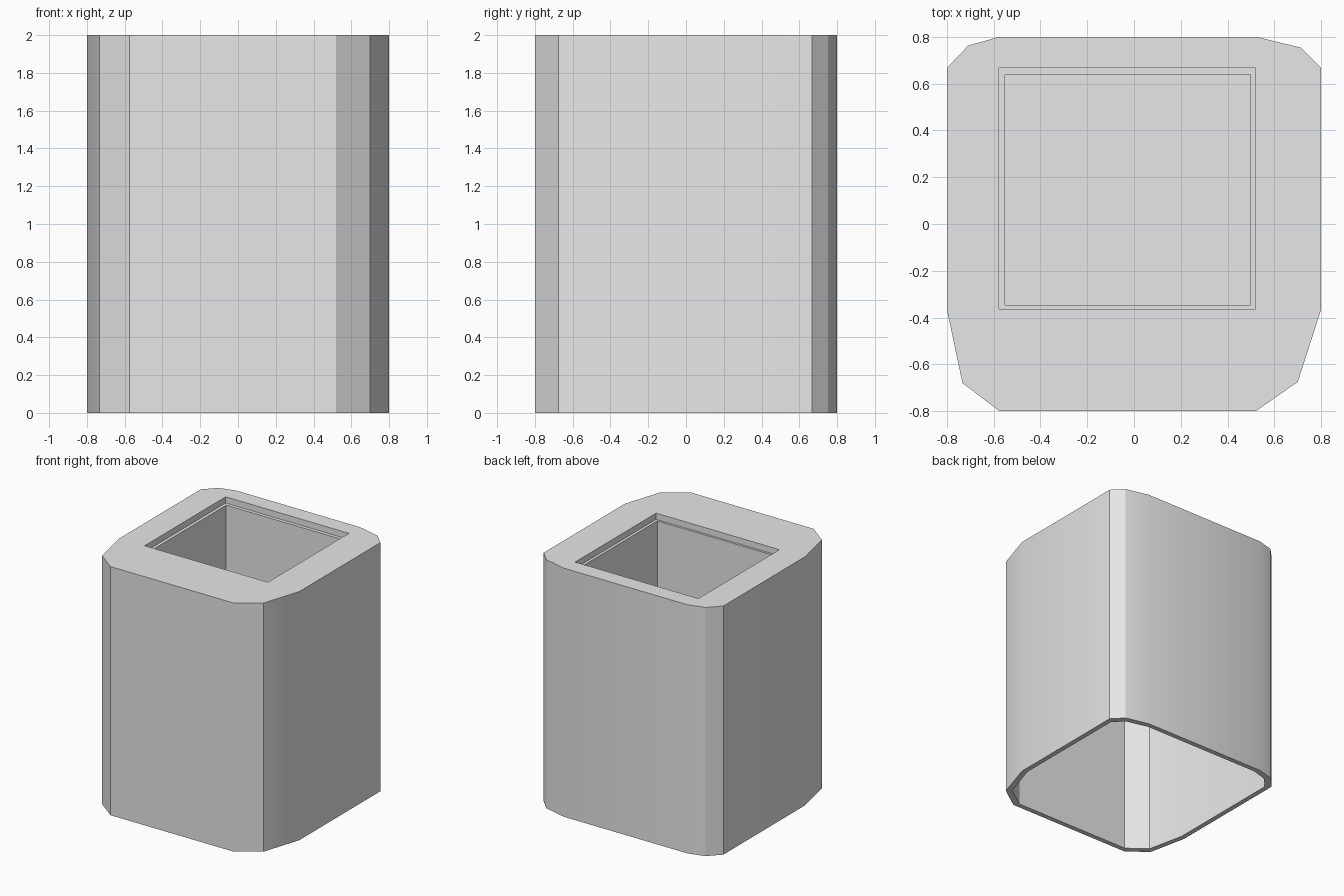
import bpy
import bmesh
import math

cube = bpy.data.objects.get("Cube")
if cube:
    bpy.data.objects.remove(cube, do_unlink=True)

HEIGHT = 2.0
LEDGE_Z = 1.95      # small step just inside the opening
WELL_FLOOR = 1.3    # floor of the square well
CAVITY_TOP = 1.2    # ceiling of the hollow underside
RIM_SCALE = 0.95

# Plan outline with unevenly cut corners
OUTLINE = [(-0.575, -0.8), (0.52, -0.8), (0.7, -0.675), (0.8, -0.365),
           (0.8, 0.667), (0.715, 0.753), (0.525, 0.8), (-0.575, 0.8),
           (-0.708, 0.763), (-0.8, 0.667), (-0.8, -0.365), (-0.733, -0.68)]
INNER = [(x * RIM_SCALE, y * RIM_SCALE) for x, y in OUTLINE]


def rectangle(x0, x1, y0, y1):
    return [(x0, y0), (x1, y0), (x1, y1), (x0, y1)]


OPENING = rectangle(-0.577, 0.52, -0.363, 0.667)
WELL = rectangle(-0.552, 0.498, -0.346, 0.639)

bm = bmesh.new()


def ring(points, z):
    return [bm.verts.new((x, y, z)) for x, y in points]


def bridge(lower, upper):
    """Join two rings that have the same number of points."""
    n = len(lower)
    for i in range(n):
        j = (i + 1) % n
        bm.faces.new((lower[i], lower[j], upper[j], upper[i]))


def ring_edges(loop):
    return [bm.edges.get((v, loop[i - 1])) for i, v in enumerate(loop)]


# Outer wall
base = ring(OUTLINE, 0)
top = ring(OUTLINE, HEIGHT)
bridge(base, top)

# Bottom rim and hollow underside
rim = ring(INNER, 0)
ceiling = ring(INNER, CAVITY_TOP)
bridge(base, rim)
bridge(rim, ceiling)
bm.faces.new(ceiling)

# Opening, ledge and square well
mouth = ring(OPENING, HEIGHT)
step = ring(OPENING, LEDGE_Z)
ledge = ring(WELL, LEDGE_Z)
floor = ring(WELL, WELL_FLOOR)
for a, b in ((mouth, step), (step, ledge), (ledge, floor)):
    bridge(a, b)
bm.faces.new(floor)

# Flat top around the opening
bmesh.ops.triangle_fill(bm, edges=ring_edges(top) + ring_edges(mouth),
                        use_beauty=True, normal=(0, 0, 1))
bmesh.ops.recalc_face_normals(bm, faces=bm.faces)

mesh = bpy.data.meshes.new("container_body")
bm.to_mesh(mesh)
bm.free()
body = bpy.data.objects.new("container_body", mesh)
bpy.context.collection.objects.link(body)

# Soft blends on the shallow corners, crisp edges elsewhere
mesh.shade_smooth()
mesh.set_sharp_from_angle(angle=math.radians(30))

# Plain grey
grey = bpy.data.materials.new("light_grey")
grey.use_nodes = True
colour = (0.8, 0.8, 0.8, 1)
grey.diffuse_color = colour
for node in grey.node_tree.nodes:
    if node.type == "BSDF_PRINCIPLED":
        node.inputs["Base Color"].default_value = colour
mesh.materials.append(grey)
